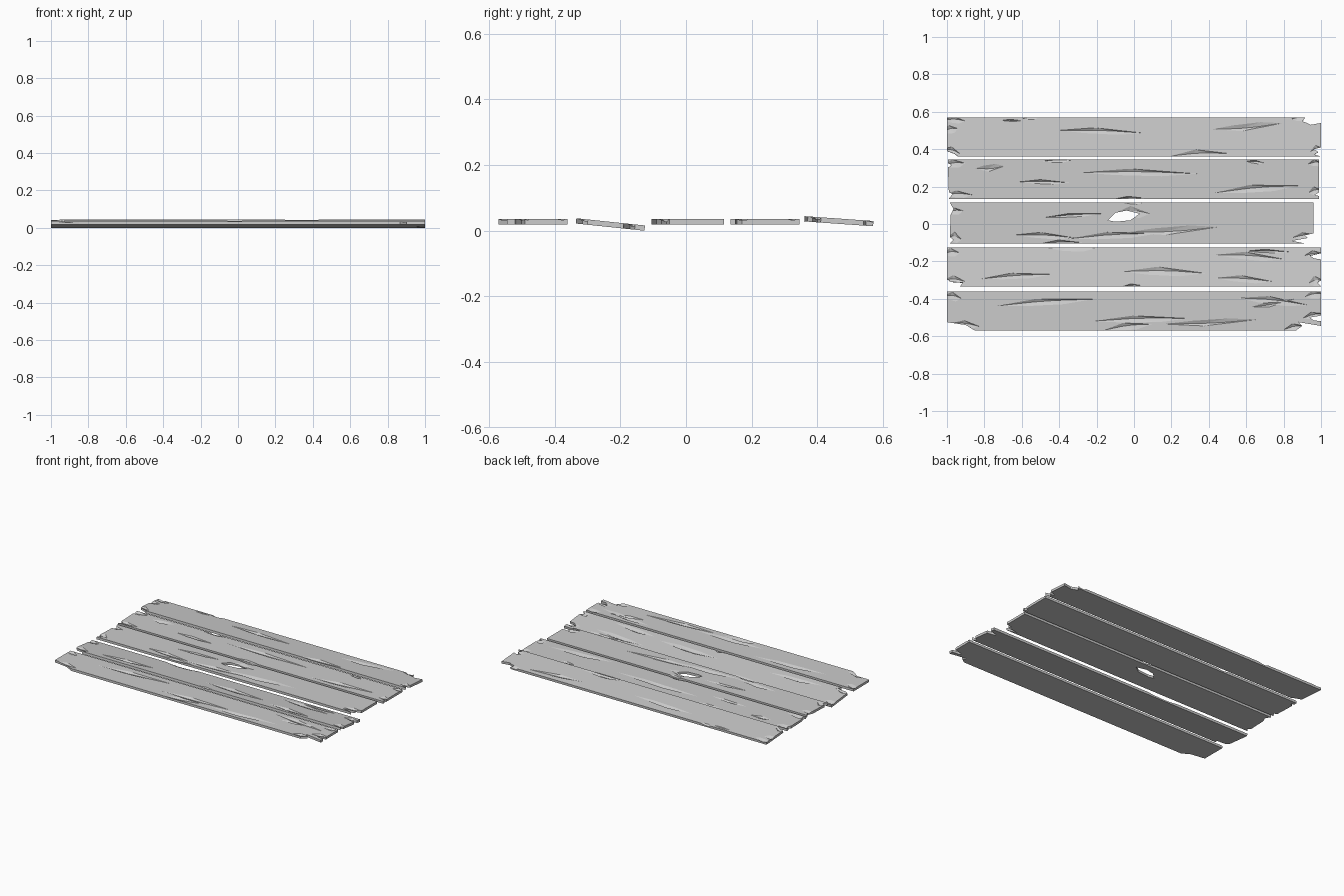
import bpy, bmesh, math
from mathutils import Vector, Matrix

T = 0.016   # plank thickness


def mesh_object(name, bm):
    bmesh.ops.recalc_face_normals(bm, faces=bm.faces[:])
    me = bpy.data.meshes.new(name)
    bm.to_mesh(me)
    bm.free()
    ob = bpy.data.objects.new(name, me)
    bpy.context.collection.objects.link(ob)
    return ob


def prism(bm, outline, z0, z1):
    f = bm.faces.new([bm.verts.new((x, y, z0)) for x, y in outline])
    ext = bmesh.ops.extrude_face_region(bm, geom=[f])["geom"]
    bmesh.ops.translate(bm, vec=(0, 0, z1 - z0),
                        verts=[v for v in ext if isinstance(v, bmesh.types.BMVert)])


def gouge(bm, x0, y0, x1, y1, w, deep=0.009):
    # long sliver: steep on one side, shallow on the other (sign of w)
    a, b = Vector((x0, y0)), Vector((x1, y1))
    d = b - a
    n = Vector((-d.y, d.x)).normalized()
    top = T / 2 + 0.0004
    ring = [a, a + d * 0.3 - n * w * 0.3, a + d * 0.7 - n * w * 0.4, b,
            a + d * 0.6 + n * w * 0.35, a + d * 0.42 + n * w * 0.6]
    pts = [(p.x, p.y, top) for p in ring]
    for t, z in ((0.4, T / 2 - deep), (0.62, T / 2 - deep * 0.8)):
        k = a + d * t + n * w * 0.2
        pts.append((k.x, k.y, z))
    m = a + d * 0.5
    pts.append((m.x, m.y, top + 0.02))
    bmesh.ops.convex_hull(bm, input=[bm.verts.new(p) for p in pts])


def cut(ob, bm):
    cutter = mesh_object("cutter", bm)
    cutter.hide_render = True
    mod = ob.modifiers.new("cut", 'BOOLEAN')
    mod.object = cutter
    mod.operation = 'DIFFERENCE'
    mod.solver = 'EXACT'
    mod.use_self = True
    bpy.context.view_layer.objects.active = ob
    bpy.ops.object.modifier_apply(modifier=mod.name)
    bpy.data.objects.remove(cutter)


def plank(name, outline, z, tilt, gouges, hole=None):
    bm = bmesh.new()
    prism(bm, outline, -T / 2, T / 2)
    ob = mesh_object(name, bm)
    bm = bmesh.new()
    for g in gouges:
        gouge(bm, *g)
    cut(ob, bm)
    if hole:
        bm = bmesh.new()
        prism(bm, hole, -0.05, 0.05)
        cut(ob, bm)
    # tilt about the plank's own centre line
    yc = (min(p[1] for p in outline) + max(p[1] for p in outline)) / 2
    ob.data.transform(Matrix.Translation((0, yc, z)) @ Matrix.Rotation(math.radians(-tilt), 4, 'X')
                      @ Matrix.Translation((0, -yc, 0)))


# back plank, tilted
plank("plank_back",
      [(-1, .57), (.915, .57), (.90, .548), (.925, .54), (.945, .53), (1, .54), (1, .41),
       (.96, .40), (.985, .385), (.965, .37), (1, .36), (-.94, .36), (-.96, .375), (-1, .39)],
      .029, 4,
      [(-.41, .50, .06, .485, .035), (.41, .505, .80, .54, -.04), (.19, .362, .52, .375, .05),
       (-1.02, .555, -.90, .55, .04), (-.71, .553, -.60, .552, .012), (-.60, .562, -.50, .572, .025),
       (-1.02, .49, -.94, .51, .05), (-1.02, .40, -.93, .375, .04), (.94, .385, 1.02, .40, .05),
       (.84, .56, .93, .565, .04)])

# second plank
plank("plank_mid_back",
      [(-.995, .345), (.99, .345), (.99, .17), (.965, .155), (.99, .15), (.99, .135),
       (-.99, .135), (-.97, .16), (-.99, .17), (-.995, .30), (-.975, .315), (-.995, .325)],
      .027, 0,
      [(-.85, .298, -.69, .31, -.04), (-.62, .225, -.34, .22, .025), (-.30, .275, .35, .268, .04),
       (.42, .165, .89, .205, .045), (-.49, .335, -.33, .34, .025), (.60, .335, .70, .325, .02),
       (-1.02, .31, -.90, .325, .05), (-1.02, .155, -.86, .155, .04), (.93, .165, 1.01, .18, .05),
       (-.10, .135, .06, .138, .02), (.93, .32, 1.01, .325, .04)])

# centre plank with the knot hole
plank("plank_centre",
      [(-.985, .115), (.96, .115), (.96, -.05), (.915, -.06), (.93, -.075), (.845, -.09),
       (.92, -.105), (-.985, -.105), (-.965, -.085), (-.985, -.07), (-.98, .05), (-.965, .08)],
      .027, 0,
      [(-.64, -.058, -.31, -.075, .035), (-.36, -.08, .14, -.05, .04), (-.05, -.045, .46, -.015, -.045),
       (-.10, .06, .09, .055, .065), (-.48, .035, -.17, .055, .022), (-.50, -.105, -.27, -.10, .03),
       (-1.0, -.07, -.92, -.085, .06), (-1.0, .06, -.91, .07, .04), (.84, -.075, .98, -.06, .04),
       (-.06, .115, .05, .112, .02)],
      hole=[(-.14, .02), (-.10, .06), (-.04, .072), (.03, .055), (-.02, .02), (-.10, .012)])

# fourth plank, tilted
plank("plank_mid_front",
      [(-1, -.125), (1, -.125), (1, -.155), (.94, -.17), (.965, -.185), (1, -.19), (1, -.30),
       (.98, -.315), (1, -.335), (-.93, -.335), (-.915, -.315), (-.98, -.31), (-1, -.295)],
      .019, 6,
      [(-.82, -.295, -.43, -.27, .035), (-.07, -.255, .39, -.265, .05), (.43, -.165, .81, -.19, .045),
       (.43, -.29, .75, -.31, .04), (-.47, -.13, -.19, -.13, .05), (.60, -.145, .84, -.15, .02),
       (-1.02, -.16, -.93, -.155, .05), (-1.02, -.30, -.90, -.31, .05), (.93, -.32, 1.02, -.305, .06),
       (.91, -.17, 1.02, -.16, .04), (-.06, -.335, .04, -.33, .02)])

# front plank
plank("plank_front",
      [(-1, -.36), (1, -.36), (1, -.49), (.94, -.50), (.96, -.515), (1, -.52), (1, -.545),
       (.88, -.525), (.90, -.545), (.865, -.57), (-.85, -.57), (-.90, -.54), (-1, -.525)],
      .027, 0,
      [(-.75, -.44, -.21, -.402, .04), (.55, -.395, .94, -.435, .045), (.62, -.445, .86, -.40, -.03),
       (-.23, -.52, .30, -.505, .04), (.15, -.535, .67, -.51, -.035), (-.17, -.57, .10, -.535, .045),
       (-1.02, -.385, -.92, -.40, .05), (-.98, -.53, -.82, -.55, .04), (.80, -.565, .92, -.545, .04),
       (.91, -.39, 1.02, -.375, .05), (.90, -.505, 1.02, -.48, .04)])
